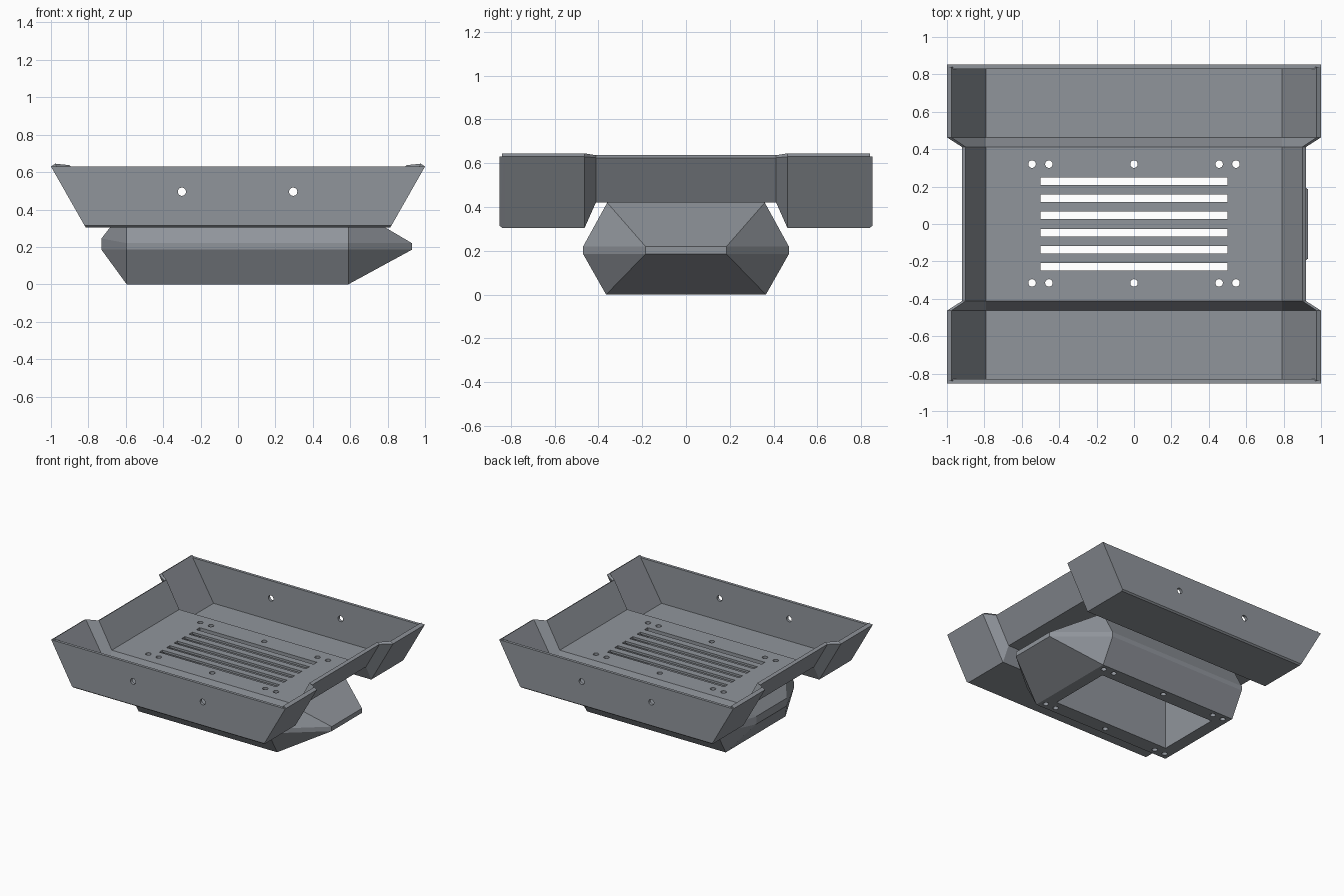
import bpy, bmesh
from math import pi
from mathutils import Matrix, Vector

if "Cube" in bpy.data.objects:
    bpy.data.objects.remove(bpy.data.objects["Cube"])

grey = bpy.data.materials.new("dark_grey")
grey.diffuse_color = (0.28, 0.3, 0.33, 1)
grey.use_nodes = True
grey.node_tree.nodes["Principled BSDF"].inputs["Base Color"].default_value = grey.diffuse_color


def finish(bm, name):
    bmesh.ops.recalc_face_normals(bm, faces=bm.faces)
    me = bpy.data.meshes.new(name)
    bm.to_mesh(me)
    bm.free()
    me.materials.append(grey)
    ob = bpy.data.objects.new(name, me)
    bpy.context.collection.objects.link(ob)
    return ob


def hull(name, pts):
    bm = bmesh.new()
    for p in pts:
        bm.verts.new(p)
    bmesh.ops.convex_hull(bm, input=bm.verts)
    bmesh.ops.dissolve_limit(bm, angle_limit=0.01, verts=bm.verts, edges=bm.edges)
    return finish(bm, name)


def add_box(bm, c, size):
    m = Matrix.Translation(Vector(c)) @ Matrix.Diagonal((*size, 1))
    bmesh.ops.create_cube(bm, size=1, matrix=m)


def add_hole(bm, c, r, depth, along_y=False):
    m = Matrix.Translation(Vector(c))
    if along_y:
        m = m @ Matrix.Rotation(pi / 2, 4, 'X')
    bmesh.ops.create_cone(bm, cap_ends=True, segments=24, radius1=r, radius2=r, depth=depth, matrix=m)


def cut(ob, bm):
    cutter = finish(bm, "cutter")
    cutter.hide_render = True
    mod = ob.modifiers.new("cut", 'BOOLEAN')
    mod.operation, mod.solver, mod.object = 'DIFFERENCE', 'EXACT', cutter
    bpy.context.view_layer.objects.active = ob
    bpy.ops.object.modifier_apply(modifier=mod.name)
    bpy.data.objects.remove(cutter)


def add_screw_holes(bm):
    for y in (-0.315, 0.32):
        for x in (-0.545, -0.455, 0, 0.455, 0.545):
            add_hole(bm, (x, y, 0.25), 0.02, 1)


# Tray: U-shaped sections lofted along y, with a narrower raised middle
wing = [(0.815, 0.305), (1, 0.63), (0.977, 0.645), (0.79, 0.325)]
middle = [(0.805, 0.42), (0.92, 0.625), (0.9, 0.637), (0.79, 0.437)]
stations = [(-0.84, wing), (-0.463, wing), (-0.412, middle),
            (0.412, middle), (0.463, wing), (0.84, wing)]
bm = bmesh.new()
rings = []
for y, prof in stations:
    ring = prof + [(-x, z) for x, z in reversed(prof)]
    rings.append([bm.verts.new((x, y, z)) for x, z in ring])
for a, b in zip(rings, rings[1:]):
    for i in range(8):
        j = (i + 1) % 8
        bm.faces.new((a[i], a[j], b[j], b[i]))
for ring in (rings[0], rings[-1]):
    bm.faces.new(ring[0:4])
    bm.faces.new(ring[4:8])
    bm.faces.new((ring[0], ring[3], ring[4], ring[7]))
tray = finish(bm, "tray")

# Vent slots and screw holes through the tray floor
bm = bmesh.new()
for i in range(6):
    add_box(bm, (0, (i - 2.5) * 0.091, 0.43), (1, 0.04, 0.2))
add_screw_holes(bm)
cut(tray, bm)

# Upright side walls with a chamfered lower edge and two round holes
for s, name in ((-1, "front_wall"), (1, "back_wall")):
    pts = []
    for x in (-1, 1):
        pts += [(x * 0.815, s * 0.83, 0.305), (x * 0.815, s * 0.84, 0.305),
                (x * 0.821, s * 0.852, 0.315), (x, s * 0.852, 0.63), (x, s * 0.83, 0.63)]
    wall = hull(name, pts)
    bm = bmesh.new()
    for x in (-0.3, 0.295):
        add_hole(bm, (x, s * 0.84, 0.495), 0.022, 0.2, True)
    cut(wall, bm)

# Faceted housing below, with a long nose on the right
pts = []
for s in (-1, 1):
    for x in (-0.595, 0.59):
        pts += [(x, s * 0.365, 0), (x, s * 0.36, 0.42), (x, s * 0.47, 0.185), (x, s * 0.47, 0.22)]
    pts += [(0.93, s * 0.185, 0.185), (0.93, s * 0.185, 0.22),
            (-0.73, s * 0.185, 0.185), (-0.73, s * 0.185, 0.245)]
housing = hull("lower_housing", pts)

# Rectangular air opening and matching screw holes
bm = bmesh.new()
add_box(bm, (0, 0, 0.25), (1, 0.5, 1))
add_screw_holes(bm)
cut(housing, bm)
